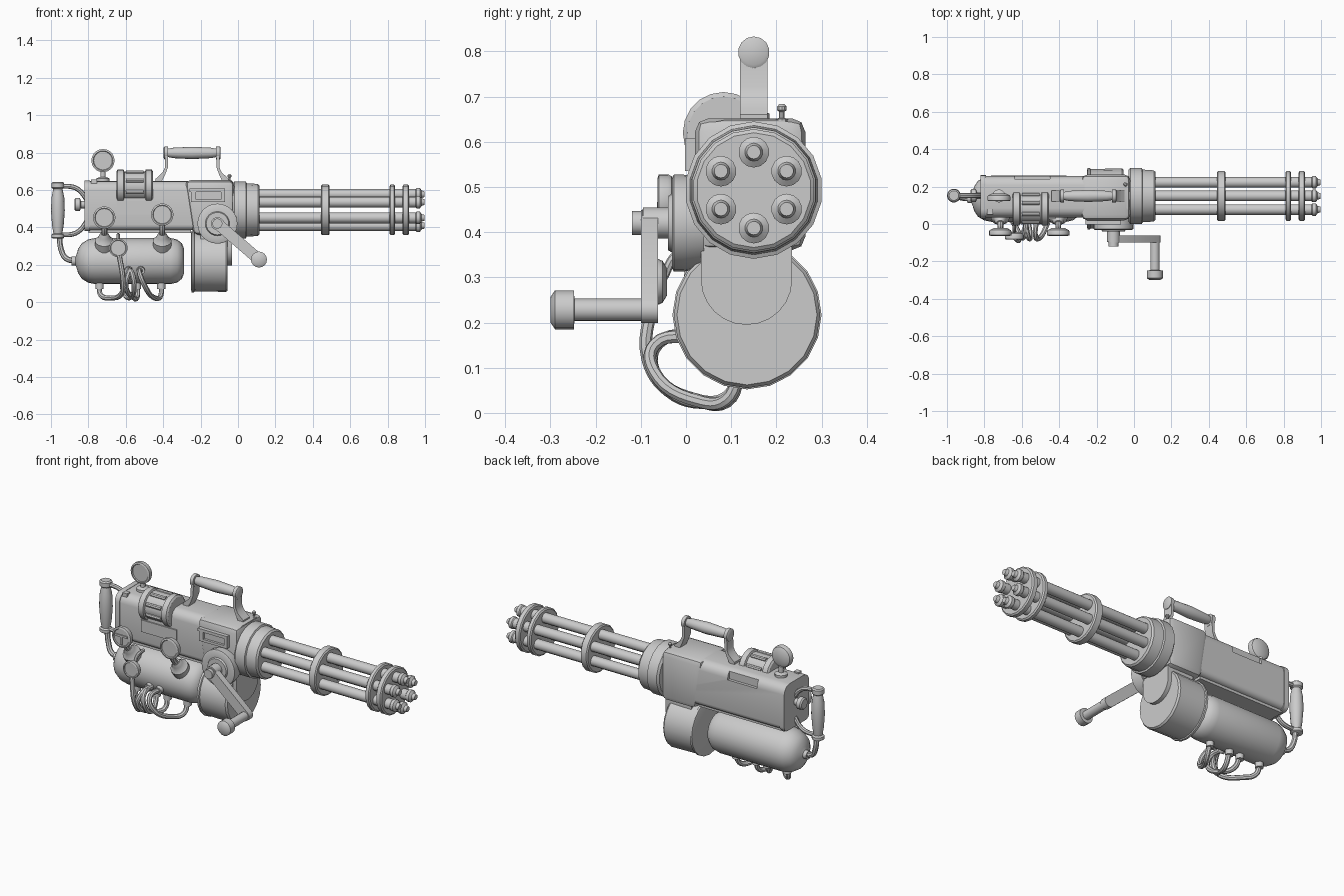
import bpy, bmesh, math
from mathutils import Vector

metal = bpy.data.materials.new("grey_metal")
metal.diffuse_color = (0.6, 0.6, 0.6, 1)
CY, CZ = 0.15, 0.493          # barrel axis
TY, TZ = 0.135, 0.22          # tank and drum axis


def finish(name, bm):
    bmesh.ops.recalc_face_normals(bm, faces=bm.faces)
    me = bpy.data.meshes.new(name)
    bm.to_mesh(me)
    bm.free()
    ob = bpy.data.objects.new(name, me)
    bpy.context.collection.objects.link(ob)
    me.materials.append(metal)
    return ob


def lathe(name, origin, axis, profile, seg=16):
    """Revolve (distance, radius) pairs around an axis, with flat end caps."""
    bm = bmesh.new()
    q = Vector((0, 0, 1)).rotation_difference(Vector(axis).normalized())
    rings = []
    for t, r in profile:
        rings.append([bm.verts.new(Vector(origin) + q @ Vector(
            (r * math.cos(2 * math.pi * i / seg), r * math.sin(2 * math.pi * i / seg), t)))
            for i in range(seg)])
    for a, b in zip(rings, rings[1:]):
        for i in range(seg):
            j = (i + 1) % seg
            bm.faces.new((a[i], a[j], b[j], b[i]))
    bm.faces.new(rings[0])
    bm.faces.new(rings[-1])
    return finish(name, bm)


def prism(name, pts, axis, lo, hi, bevel=0):
    """Extrude a 2D outline along x (outline in y,z) or y (outline in x,z)."""
    bm = bmesh.new()
    put = (lambda p, d: (d, p[0], p[1])) if axis == 'x' else (lambda p, d: (p[0], d, p[1]))
    a = [bm.verts.new(put(p, lo)) for p in pts]
    b = [bm.verts.new(put(p, hi)) for p in pts]
    bm.faces.new(a)
    bm.faces.new(b)
    for i in range(len(pts)):
        j = (i + 1) % len(pts)
        bm.faces.new((a[i], a[j], b[j], b[i]))
    if bevel:
        bmesh.ops.bevel(bm, geom=bm.edges[:], offset=bevel, segments=2, profile=0.5, affect='EDGES')
    return finish(name, bm)


def box(name, lo, hi, bevel=0):
    pts = [(lo[0], lo[2]), (hi[0], lo[2]), (hi[0], hi[2]), (lo[0], hi[2])]
    return prism(name, pts, 'y', lo[1], hi[1], bevel)


def tube(name, pts, r):
    cu = bpy.data.curves.new(name, 'CURVE')
    cu.dimensions = '3D'
    cu.bevel_depth, cu.bevel_resolution, cu.resolution_u = r, 2, 6
    cu.use_fill_caps = True
    sp = cu.splines.new('BEZIER')
    sp.bezier_points.add(len(pts) - 1)
    for bp, p in zip(sp.bezier_points, pts):
        bp.co = p
        bp.handle_left_type = bp.handle_right_type = 'AUTO'
    cu.materials.append(metal)
    ob = bpy.data.objects.new(name, cu)
    bpy.context.collection.objects.link(ob)
    return ob


def rounded(y0, y1, z0, z1, r_low, r_top, n=4):
    """Rounded rectangle outline in y,z."""
    out = []
    for cy, cz, r, a0 in ((y1 - r_top, z1 - r_top, r_top, 0), (y0 + r_top, z1 - r_top, r_top, 90),
                          (y0 + r_low, z0 + r_low, r_low, 180), (y1 - r_low, z0 + r_low, r_low, 270)):
        for i in range(n + 1):
            a = math.radians(a0 + 90 * i / n)
            out.append((cy + r * math.cos(a), cz + r * math.sin(a)))
    return out


# Barrels, clamp rings and barrel housing
for k in range(6):
    a = math.radians(90 + 60 * k)
    lathe("barrel", (0, CY + 0.084 * math.cos(a), CZ + 0.084 * math.sin(a)), (1, 0, 0),
          [(0.05, 0.029), (0.95, 0.029), (0.955, 0.034), (0.972, 0.034), (0.982, 0.02), (0.998, 0.015)], 14)
for x0, x1 in ((0.443, 0.49), (0.81, 0.84), (0.88, 0.915)):
    lathe("clamp_ring", (0, CY, CZ), (1, 0, 0),
          [(x0, 0.127), (x0 + 0.006, 0.135), (x1 - 0.006, 0.135), (x1, 0.127)], 18)
lathe("barrel_housing", (0, CY, CZ), (1, 0, 0),
      [(-0.03, 0.14), (-0.02, 0.152), (0.042, 0.152), (0.046, 0.143), (0.106, 0.139), (0.115, 0.13)], 18)

# Receiver body with a recessed slot on its far shoulder
body = prism("receiver_body", rounded(0.035, 0.257, 0.385, 0.648, 0.03, 0.05), 'x', -0.8, -0.03)
cutter = box("slot_cutter", (-0.64, 0.24, 0.59), (-0.45, 0.3, 0.64))
mod = body.modifiers.new("slot", 'BOOLEAN')
mod.operation, mod.object, mod.solver = 'DIFFERENCE', cutter, 'EXACT'
bpy.context.view_layer.objects.active = body
bpy.ops.object.modifier_apply(modifier="slot")
bpy.data.objects.remove(cutter)
prism("receiver_back_plate", rounded(0.03, 0.262, 0.38, 0.65, 0.03, 0.05), 'x', -0.82, -0.79)
prism("receiver_front_sleeve", [(-0.285, 0.652), (-0.02, 0.652), (-0.02, 0.36), (-0.24, 0.36)],
      'y', 0.02, 0.264, 0.03)
box("side_panel", (-0.65, 0.028, 0.47), (-0.42, 0.04, 0.54))
box("bottom_rail", (-0.8, 0.06, 0.37), (-0.25, 0.23, 0.39))
box("rear_sight_block", (-0.785, 0.05, 0.62), (-0.755, 0.08, 0.655))

# Side window frame
for lo, hi in (((-0.26, 0.59), (-0.07, 0.607)), ((-0.25, 0.535), (-0.07, 0.55)),
               ((-0.25, 0.535), (-0.225, 0.605)), ((-0.09, 0.535), (-0.07, 0.605))):
    box("window_frame", (lo[0], -0.002, lo[1]), (hi[0], 0.05, hi[1]))
box("window_back", (-0.24, 0.012, 0.54), (-0.08, 0.04, 0.6))

# Motor cylinder with ribs
lathe("motor", (0, 0.083, 0.62), (1, 0, 0),
      [(-0.65, 0.08), (-0.643, 0.09), (-0.612, 0.09), (-0.608, 0.079), (-0.497, 0.079),
       (-0.493, 0.09), (-0.462, 0.09), (-0.455, 0.08)], 20)
for k in range(8):
    a = math.radians(22.5 + 45 * k)
    tube("motor_rib", [(x, 0.083 + 0.078 * math.cos(a), 0.62 + 0.078 * math.sin(a))
                       for x in (-0.6, -0.505)], 0.012)

# Ammo drum and feed chute
lathe("ammo_drum", (0, TY, 0.217), (1, 0, 0),
      [(-0.25, 0.155), (-0.247, 0.165), (-0.235, 0.165), (-0.232, 0.159), (-0.065, 0.162), (-0.055, 0.155)], 20)
prism("feed_chute", rounded(0.033, 0.235, 0.195, 0.42, 0.1, 0.01, 6), 'x', -0.2, -0.032)

# Pressure tank
lathe("tank", (0, TY, TZ), (1, 0, 0),
      [(-0.89, 0.024), (-0.868, 0.024), (-0.862, 0.04), (-0.855, 0.065), (-0.835, 0.095), (-0.8, 0.116),
       (-0.765, 0.123), (-0.36, 0.123), (-0.325, 0.115), (-0.3, 0.095), (-0.29, 0.07)], 24)


def gauge(name, x, y, z, r):
    lathe(name, (x, y, z), (0, -1, 0),
          [(-0.018, r * 0.6), (-0.008, r * 0.93), (0.0, r), (0.02, r), (0.023, r * 0.85), (0.018, r * 0.8)], 20)


# Gauges on stems
for x, z in ((-0.715, 0.452), (-0.405, 0.468)):
    gauge("tank_gauge", x, -0.04, z, 0.06)
    lathe("gauge_base", (x, 0.055, 0.3), (0, -0.6, 0.8),
          [(-0.02, 0.05), (0.035, 0.05), (0.05, 0.035), (0.065, 0.03), (0.085, 0.02)], 14)
    tube("gauge_stem", [(x, 0.02, 0.35), (x, -0.02, 0.39), (x, -0.035, 0.44)], 0.016)
box("gauge_needle", (-0.721, -0.064, 0.41), (-0.709, -0.055, 0.46))
box("gauge_bar", (-0.755, -0.064, 0.455), (-0.675, -0.055, 0.467))
gauge("low_gauge", -0.64, -0.06, 0.29, 0.05)
tube("low_gauge_stem", [(-0.64, 0.04, 0.36), (-0.64, -0.02, 0.35), (-0.64, -0.05, 0.3)], 0.01)
gauge("top_gauge", -0.722, 0.145, 0.757, 0.062)
lathe("top_gauge_stem", (-0.722, 0.15, 0.64), (0, 0, 1),
      [(0, 0.035), (0.022, 0.035), (0.03, 0.014), (0.065, 0.014)], 12)

# Hoses looping below the tank, with their nozzles
hoses = [[(-0.74, 0.12, 0.1), (-0.735, 0.1, 0.04), (-0.68, 0.05, 0.022), (-0.62, -0.04, 0.05),
          (-0.615, -0.085, 0.12), (-0.635, -0.075, 0.25)],
         [(-0.61, 0.12, 0.1), (-0.6, 0.09, 0.035), (-0.57, 0.02, 0.03), (-0.555, -0.07, 0.09),
          (-0.565, -0.07, 0.15), (-0.585, 0.03, 0.17)],
         [(-0.54, 0.12, 0.1), (-0.54, 0.09, 0.025), (-0.565, 0.02, 0.03), (-0.6, -0.07, 0.09),
          (-0.585, -0.06, 0.155), (-0.575, 0.03, 0.175)],
         [(-0.41, 0.12, 0.1), (-0.415, 0.09, 0.03), (-0.45, 0.03, 0.025), (-0.5, -0.07, 0.09),
          (-0.525, -0.07, 0.15), (-0.52, 0.03, 0.17)]]
for pts in hoses:
    tube("hose", pts, 0.014)
    lathe("hose_nozzle", (pts[0][0], 0.12, 0.07), (0, 0, 1), [(0, 0.022), (0.05, 0.022)], 12)
for x in (-0.585, -0.52):
    lathe("front_nozzle", (x, 0.03, 0.173), (0, -1, -0.2), [(-0.02, 0.022), (0.03, 0.022)], 12)

# Rear grip with brackets
lathe("rear_grip", (-0.963, 0.152, 0), (0, 0, 1),
      [(0.34, 0.026), (0.345, 0.034), (0.362, 0.034), (0.368, 0.024), (0.41, 0.031), (0.49, 0.037),
       (0.56, 0.034), (0.605, 0.025), (0.612, 0.034), (0.637, 0.034), (0.643, 0.026)], 14)
for s in (1, -1):
    tube("grip_bracket", [(-0.95, 0.152, 0.49 + 0.13 * s), (-0.88, 0.152, 0.49 + 0.125 * s),
                          (-0.845, 0.152, 0.49 + 0.105 * s), (-0.81, 0.152, 0.49 + 0.06 * s)], 0.013)
lathe("rear_knob", (0, 0.152, 0.522), (1, 0, 0), [(-0.875, 0.028), (-0.868, 0.035), (-0.845, 0.035),
                                                 (-0.84, 0.02), (-0.81, 0.02)], 14)
tube("grip_hose", [(-0.955, 0.152, 0.35), (-0.945, 0.15, 0.28), (-0.92, 0.14, 0.235), (-0.875, TY, TZ)], 0.015)

# Carry handle on bent straps
MID = -0.245
lathe("carry_grip", (MID, 0.15, 0.798), (1, 0, 0),
      [(-0.13, 0.022), (-0.1, 0.028), (0, 0.033), (0.1, 0.028), (0.13, 0.022)], 14)
for s in (1, -1):
    lathe("carry_cap", (MID + s * 0.128, 0.15, 0.798), (s, 0, 0), [(0, 0.035), (0.02, 0.035), (0.024, 0.028)], 14)
    strap = [(0.128, 0.8), (0.145, 0.8), (0.146, 0.72), (0.157, 0.695), (0.178, 0.675), (0.195, 0.66),
             (0.195, 0.64), (0.165, 0.64), (0.145, 0.68), (0.13, 0.72)]
    prism("carry_strap", [(MID + s * x, z) for x, z in strap], 'y', 0.12, 0.18)

# Small pin near the barrel housing
lathe("sight_pin", (-0.045, 0.212, 0.62), (0, 0, 1),
      [(0, 0.014), (0.03, 0.014), (0.033, 0.006), (0.046, 0.006), (0.05, 0.011), (0.058, 0.011), (0.064, 0.005)], 10)

# Crank: mounting plate, hub, arm and handle
CX, HZ = -0.11, 0.42
lathe("crank_plate", (CX, 0, HZ), (0, -1, 0), [(-0.04, 0.1), (0.005, 0.107), (0.027, 0.107), (0.031, 0.1),
                                              (0.031, 0.065), (0.04, 0.06), (0.04, 0.04)], 24)
lathe("crank_hub", (CX, 0, HZ), (0, -1, 0), [(0.02, 0.035), (0.095, 0.035), (0.097, 0.027), (0.12, 0.027)], 14)
end = Vector((0.112, 0, 0.228))
d = (end - Vector((CX, 0, HZ))).normalized()
n = Vector((-d.z, 0, d.x))
arm = []
for c, a0 in ((end, -90), (Vector((CX, 0, HZ)), 90)):
    for i in range(7):
        a = math.radians(a0 + 30 * i)
        p = c + 0.03 * (d * math.cos(a) + n * math.sin(a))
        arm.append((p.x, p.z))
prism("crank_arm", arm, 'y', -0.1, -0.062)
lathe("crank_handle", end, (0, -1, 0),
      [(0.07, 0.025), (0.247, 0.025), (0.248, 0.043), (0.29, 0.043), (0.3, 0.028)], 16)

# Turn curves into meshes and shade
bpy.ops.object.select_all(action='SELECT')
bpy.context.view_layer.objects.active = body
bpy.ops.object.convert(target='MESH')
bpy.ops.object.shade_smooth_by_angle(angle=math.radians(35))
